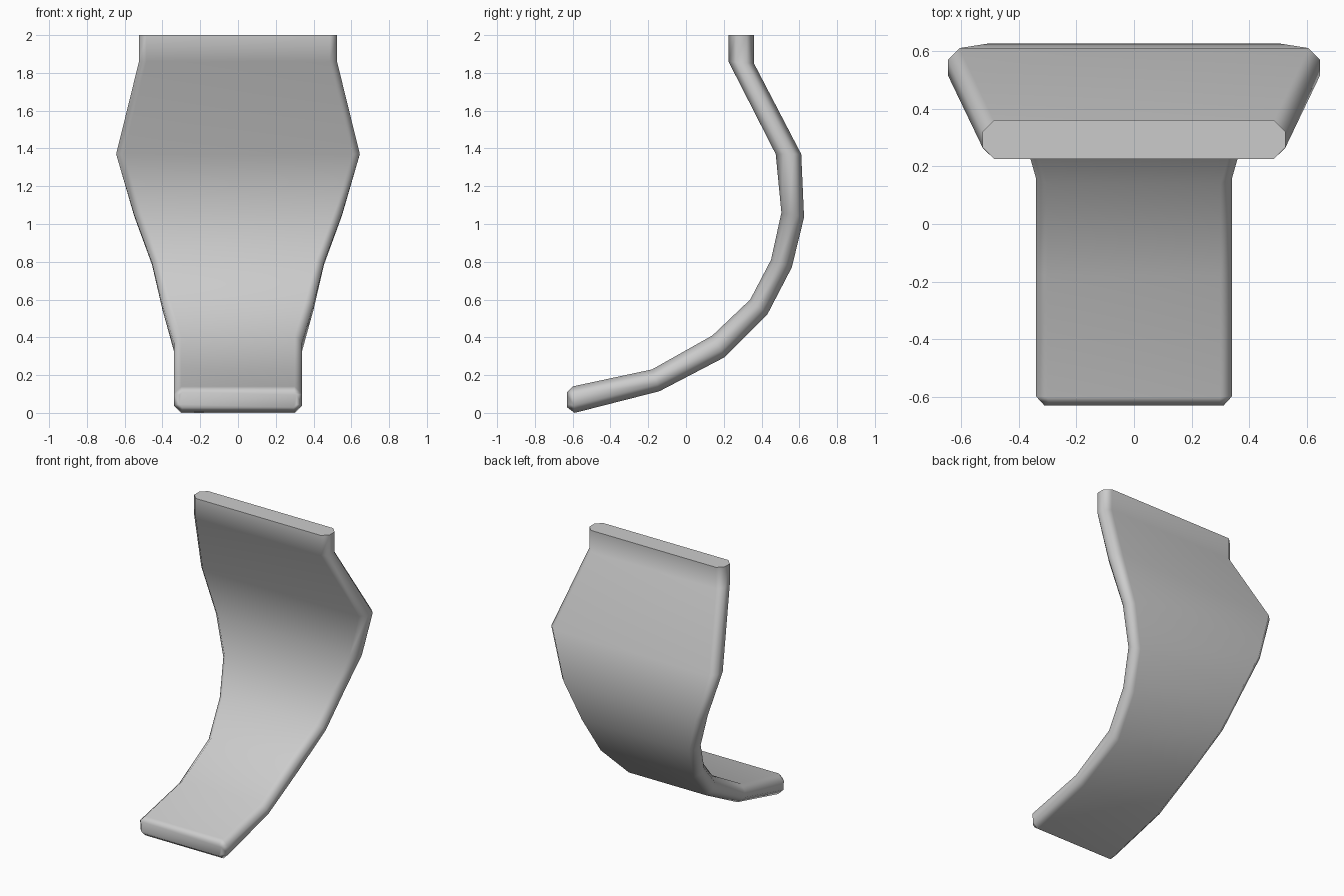
import bpy, bmesh
from mathutils import Vector

cube = bpy.data.objects.get("Cube")
if cube:
    bpy.data.objects.remove(cube, do_unlink=True)

# Plain grey finish
grey = bpy.data.materials.new("plain grey")
grey.use_nodes = True
colour = (0.6, 0.6, 0.6, 1)
grey.diffuse_color = colour
grey.node_tree.nodes["Principled BSDF"].inputs["Base Color"].default_value = colour

# Stations along the strip: inner (y, z), outer (y, z), half width
stations = [
    ((-0.60, 0.14), (-0.59, 0.00), 0.34),
    ((-0.18, 0.23), (-0.14, 0.115), 0.34),
    ((0.14, 0.41), (0.205, 0.295), 0.34),
    ((0.34, 0.60), (0.43, 0.52), 0.40),
    ((0.45, 0.81), (0.56, 0.77), 0.455),
    ((0.505, 1.06), (0.625, 1.035), 0.55),
    ((0.475, 1.37), (0.61, 1.37), 0.645),
    ((0.225, 1.86), (0.36, 1.85), 0.525),
    ((0.225, 2.00), (0.36, 2.00), 0.525),
]
CHAMFER = 0.04


def ring(bm, inner, outer, half, cut=CHAMFER):
    """Octagonal cross-section with chamfered corners."""
    a, b = Vector((0, *inner)), Vector((0, *outer))
    step = (b - a).normalized() * cut
    side = [(half - cut, a), (half, a + step), (half, b - step), (half - cut, b)]
    points = [p + Vector((x, 0, 0)) for x, p in side]
    points += [p - Vector((x, 0, 0)) for x, p in reversed(side)]
    return [bm.verts.new(p) for p in points]


bm = bmesh.new()
# Chamfered lower tip, then the body
rings = [ring(bm, (-0.63, 0.11), (-0.63, 0.03), 0.31, 0.015)]
rings += [ring(bm, *s) for s in stations]
for low, high in zip(rings, rings[1:]):
    for i in range(len(low)):
        j = (i + 1) % len(low)
        bm.faces.new((low[i], low[j], high[j], high[i]))
bm.faces.new(rings[0])
bm.faces.new(rings[-1])
bmesh.ops.recalc_face_normals(bm, faces=bm.faces)

mesh = bpy.data.meshes.new("curved_panel")
bm.to_mesh(mesh)
bm.free()
mesh.materials.append(grey)
panel = bpy.data.objects.new("curved_panel", mesh)
bpy.context.collection.objects.link(panel)

# Soft shading that follows the broad faces, with a crisp top edge
bpy.ops.object.select_all(action="DESELECT")
panel.select_set(True)
bpy.context.view_layer.objects.active = panel
bpy.ops.object.shade_smooth_by_angle(angle=1.2)
weighted = panel.modifiers.new("weighted normals", "WEIGHTED_NORMAL")
weighted.keep_sharp = True
